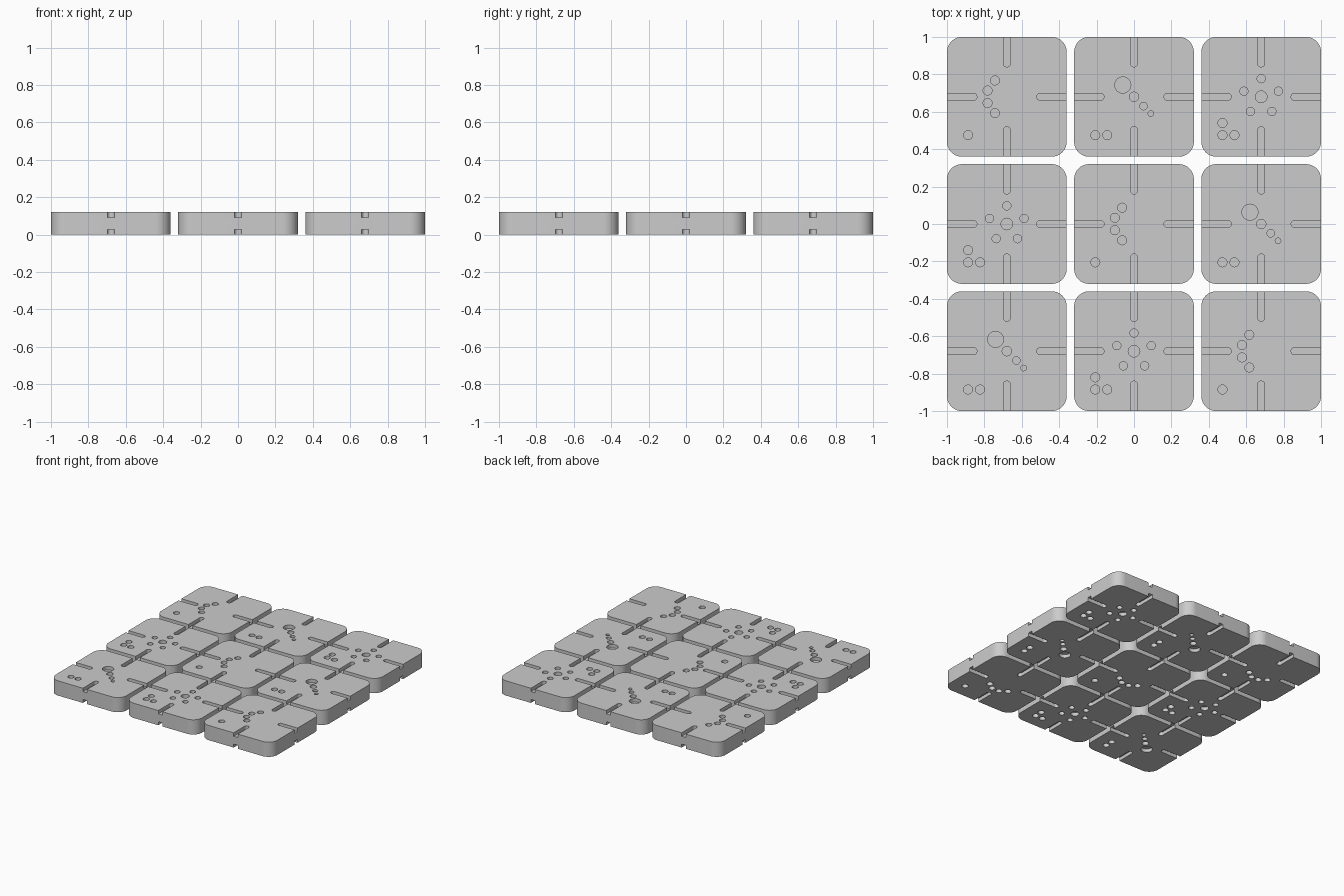
import bpy, bmesh
from math import sin, cos, pi, radians

if "Cube" in bpy.data.objects:
    bpy.data.objects.remove(bpy.data.objects["Cube"])

H, HALF, R, PITCH = 0.12, 0.32, 0.08, 0.68
DEPTH = 0.028


def arc(cx, cy, r, a0, a1, n):
    return [(cx + r * cos(radians(a0 + (a1 - a0) * i / n)),
             cy + r * sin(radians(a0 + (a1 - a0) * i / n))) for i in range(n + 1)]


def circle(cx, cy, r, n=24):
    return arc(cx, cy, r, 0, 360, n)[:-1]


def turn(pts, quarter):
    for _ in range(quarter % 4):
        pts = [(-y, x) for x, y in pts]
    return pts


def prism(bm, pts, z0, z1):
    low = [bm.verts.new((x, y, z0)) for x, y in pts]
    top = [bm.verts.new((x, y, z1)) for x, y in pts]
    bm.faces.new(low[::-1])
    bm.faces.new(top)
    n = len(pts)
    for i in range(n):
        j = (i + 1) % n
        bm.faces.new((low[i], low[j], top[j], top[i]))


def make_object(name, bm):
    me = bpy.data.meshes.new(name)
    bm.to_mesh(me)
    bm.free()
    ob = bpy.data.objects.new(name, me)
    bpy.context.collection.objects.link(ob)
    return ob


# Recess patterns: (x, y, radius)
curve = [(0.108 * cos(radians(a)), 0.108 * sin(radians(a)), 0.024)
         for a in (126, 162, 198, 234)]
diagonal = [(-0.06, 0.063, 0.043), (0, 0, 0.025), (0.051, -0.05, 0.02), (0.09, -0.09, 0.015)]
ring = [(0, 0, 0.031)] + [(0.097 * cos(radians(90 + 72 * k)),
                           0.097 * sin(radians(90 + 72 * k)), 0.022) for k in range(5)]
# Counting dots in the corner
dots = [(-0.207, -0.205, 0.024), (-0.143, -0.205, 0.024), (-0.207, -0.14, 0.024)]
patterns = [curve + dots[:1], diagonal + dots[:2], ring + dots]

# Rounded square tile outline
outline = []
c = HALF - R
for k, (sx, sy) in enumerate(((1, 1), (-1, 1), (-1, -1), (1, -1))):
    outline += arc(sx * c, sy * c, R, 90 * k, 90 * k + 90, 12)

# Edge slot with a rounded inner end
slot = [(HALF + 0.05, -0.019), (HALF + 0.05, 0.019)] + arc(0.179, 0, 0.019, 90, 270, 12)

# One carved mesh for each pattern
tile_meshes = []
for kind, holes in enumerate(patterns):
    bm = bmesh.new()
    prism(bm, outline, 0, H)
    tile = make_object("tile", bm)
    bm = bmesh.new()
    # The underside carries the same pattern turned a quarter
    for z0, z1, q in ((H - DEPTH, H + 0.05, 0), (-0.05, DEPTH, 1)):
        for k in range(4):
            prism(bm, turn(slot, k), z0, z1)
        for x, y, r in holes:
            prism(bm, turn(circle(x, y, r), q), z0, z1)
    cutter = make_object("recess_cutter", bm)
    cutter.hide_render = True
    mod = tile.modifiers.new("recesses", 'BOOLEAN')
    mod.operation = 'DIFFERENCE'
    mod.solver = 'EXACT'
    mod.object = cutter
    dg = bpy.context.evaluated_depsgraph_get()
    me = bpy.data.meshes.new_from_object(tile.evaluated_get(dg))
    me.name = "carved_tile"
    tile_meshes.append(me)
    bpy.data.objects.remove(tile)
    bpy.data.objects.remove(cutter)

# Three by three layout, pattern shifting by one each row
tiles = []
for row in range(3):
    for col in range(3):
        ob = bpy.data.objects.new(f"tile_{row + 1}_{col + 1}", tile_meshes[(col - row) % 3])
        ob.location = ((col - 1) * PITCH, (1 - row) * PITCH, 0)
        bpy.context.collection.objects.link(ob)
        tiles.append(ob)

# Smooth rounded walls, keep edges sharp
for ob in tiles[:3]:
    bpy.ops.object.select_all(action='DESELECT')
    ob.select_set(True)
    bpy.context.view_layer.objects.active = ob
    bpy.ops.object.shade_smooth_by_angle(angle=radians(30))
